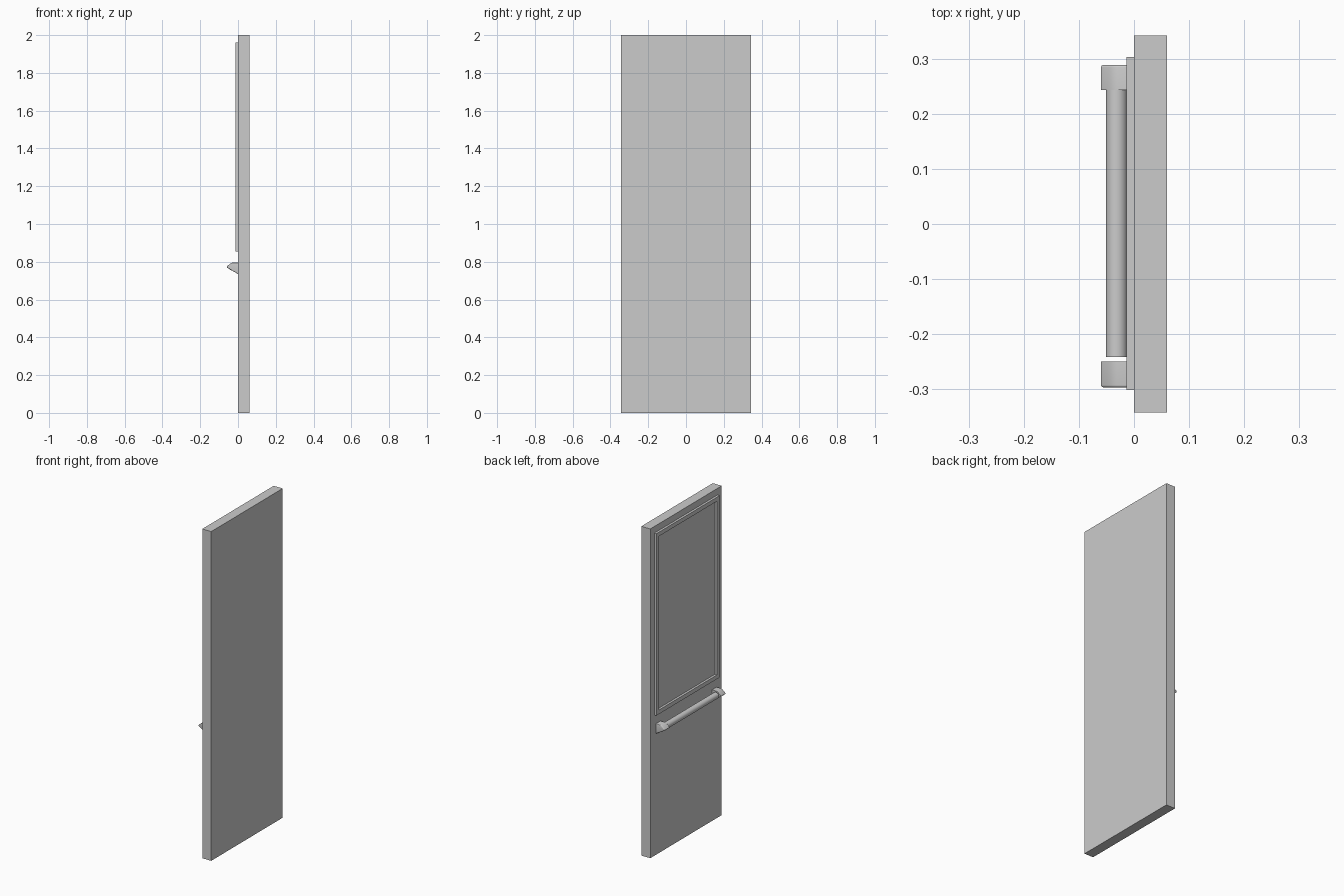
import bpy, bmesh, math
from mathutils import Vector

if "Cube" in bpy.data.objects:
    bpy.data.objects.remove(bpy.data.objects["Cube"])


def finish(name, bm):
    bmesh.ops.recalc_face_normals(bm, faces=bm.faces[:])
    mesh = bpy.data.meshes.new(name)
    bm.to_mesh(mesh)
    bm.free()
    obj = bpy.data.objects.new(name, mesh)
    bpy.context.collection.objects.link(obj)
    return obj


def box(name, lo, hi):
    bm = bmesh.new()
    bmesh.ops.create_cube(bm, size=1)
    lo, hi = Vector(lo), Vector(hi)
    for v in bm.verts:
        v.co = (lo + hi) / 2 + v.co * (hi - lo)
    return finish(name, bm)


def smooth(obj):
    bpy.ops.object.select_all(action='DESELECT')
    obj.select_set(True)
    bpy.context.view_layer.objects.active = obj
    bpy.ops.object.shade_smooth_by_angle(angle=math.radians(30))


# Door slab
box("door_slab", (0, -0.343, 0), (0.06, 0.343, 2))

# Raised window frame: a mitred rectangular ring standing on the slab
Y0, Y1, Z0, Z1, DEPTH, WIDTH = -0.302, 0.304, 0.855, 1.96, 0.014, 0.025
bm = bmesh.new()
rings = []
for inset, x in ((0, 0), (0, -DEPTH), (WIDTH, -DEPTH), (WIDTH, 0)):
    a, b, c, d = Y0 + inset, Y1 - inset, Z0 + inset, Z1 - inset
    rings.append([bm.verts.new((x, y, z)) for y, z in ((a, c), (b, c), (b, d), (a, d))])
for i in range(4):
    r, s = rings[i], rings[(i + 1) % 4]
    for j in range(4):
        k = (j + 1) % 4
        bm.faces.new((r[j], r[k], s[k], s[j]))
finish("window_frame", bm)

# Handle brackets: wedge profile in x/z, outer end rounded over
PROFILE = [(0, 0.735), (-0.058, 0.769), (-0.060, 0.773), (-0.057, 0.777),
           (-0.042, 0.790), (-0.035, 0.794), (-0.028, 0.796), (0, 0.796)]


def bracket(name, inner, outer):
    bm = bmesh.new()
    base = bm.faces.new([bm.verts.new((x, inner, z)) for x, z in PROFILE])
    res = bmesh.ops.extrude_face_region(bm, geom=[base], use_keep_orig=True)
    for v in res["geom"]:
        if isinstance(v, bmesh.types.BMVert):
            v.co.y = outer
    rim = [e for e in bm.edges
           if all(abs(v.co.y - outer) < 1e-5 for v in e.verts)
           and min(v.co.x for v in e.verts) < -0.001]
    bmesh.ops.bevel(bm, geom=rim, offset=0.004, segments=4, profile=0.5,
                    affect='EDGES', clamp_overlap=True)
    smooth(finish(name, bm))


bracket("handle_bracket_left", 0.244, 0.289)
bracket("handle_bracket_right", -0.250, -0.297)

# Round handle bar between the brackets
bpy.ops.mesh.primitive_cylinder_add(vertices=32, radius=0.0195, depth=0.486,
                                    location=(-0.0315, 0.001, 0.774),
                                    rotation=(math.pi / 2, 0, 0))
bar = bpy.context.object
bar.name = "handle_bar"
smooth(bar)
